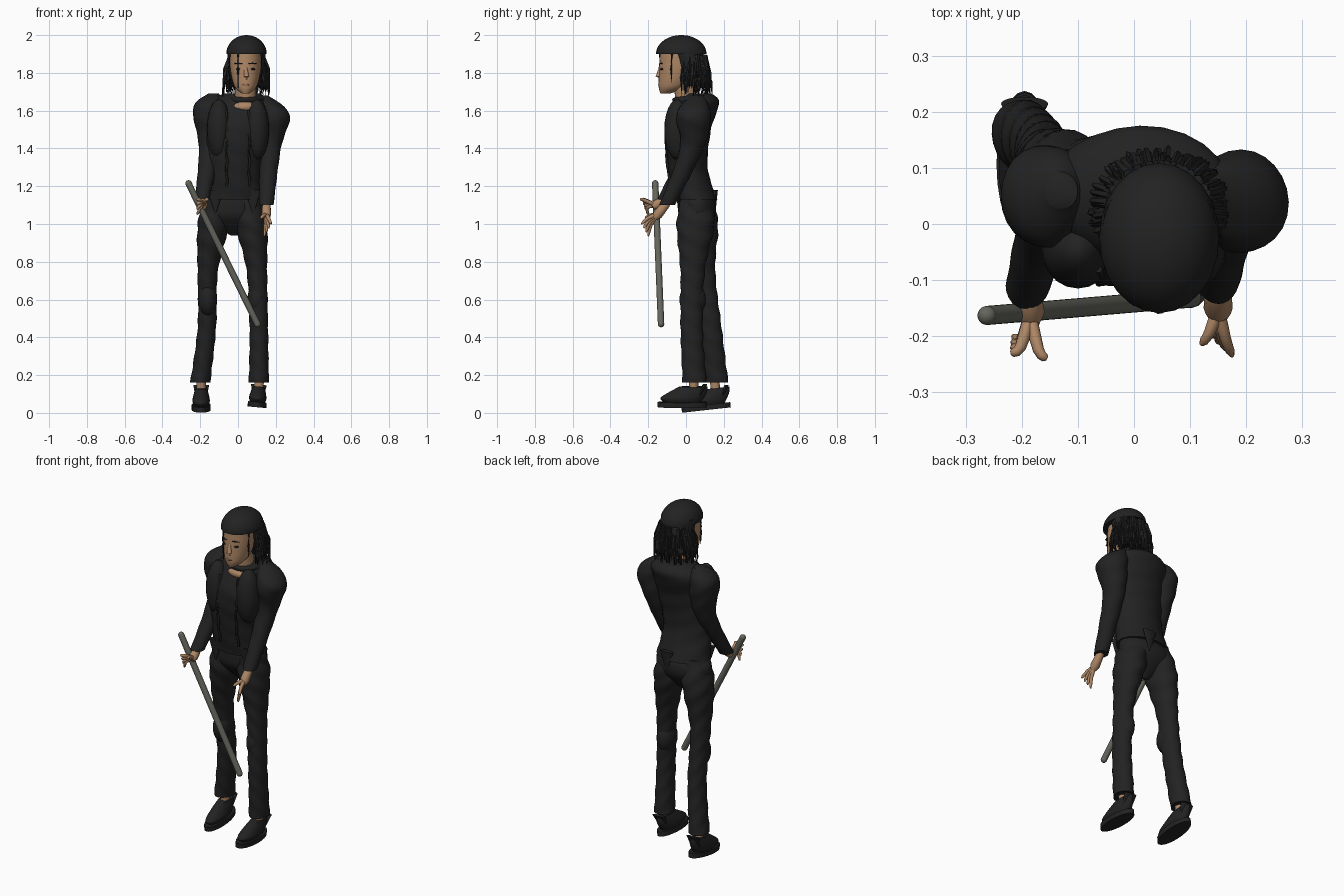
import bpy, bmesh, math, random
from mathutils import Vector, Matrix

cube = bpy.data.objects.get("Cube")
if cube:
    bpy.data.objects.remove(cube, do_unlink=True)
random.seed(4)
built = []


def material(name, red, green, blue):
    mat = bpy.data.materials.new(name)
    mat.use_nodes = True
    mat.diffuse_color = (red, green, blue, 1)
    shader = next(node for node in mat.node_tree.nodes if node.type == 'BSDF_PRINCIPLED')
    shader.inputs["Base Color"].default_value = mat.diffuse_color
    return mat


BLACK = material("black cloth", .016, .016, .016)
SKIN = material("tan skin", .42, .24, .13)
LIP = material("lip brown", .3, .14, .09)
GREY = material("staff grey", .13, .13, .11)


def finish(name, bm, mat):
    bmesh.ops.recalc_face_normals(bm, faces=bm.faces)
    mesh = bpy.data.meshes.new(name)
    bm.to_mesh(mesh)
    bm.free()
    mesh.materials.append(mat)
    ob = bpy.data.objects.new(name, mesh)
    bpy.context.collection.objects.link(ob)
    built.append(ob)
    return ob


def circle(sides):
    angles = [math.tau * k / sides for k in range(sides)]
    return [Vector((math.cos(a), math.sin(a), 0)) for a in angles]


def bridge(bm, rings):
    """Join rings of points into a closed skin."""
    loops = [[bm.verts.new(point) for point in ring] for ring in rings]
    for low, high in zip(loops, loops[1:]):
        for i in range(len(low)):
            bm.faces.new((low[i - 1], low[i], high[i], high[i - 1]))
    bm.faces.new(loops[0])
    bm.faces.new(loops[-1])


def spline(knots, steps):
    """Smooth curve through all knots, which may have any dimension."""
    padded = [knots[0], *knots, knots[-1]]
    curve = []
    for before, start, end, after in zip(padded, padded[1:], padded[2:], padded[3:]):
        leave, arrive = (end - before) / 2, (after - start) / 2
        for step in range(steps):
            t = step / steps
            u = 1 - t
            curve.append(start * u * u * (1 + 2 * t) + end * t * t * (1 + 2 * u)
                         + leave * t * u * u - arrive * t * t * u)
    return curve + [knots[-1]]


def loft(name, mat, centres, widths, depth=1, wrinkle=0):
    """Stack of level ellipses along a path; depth is the ratio of y to x radius."""
    rings = []
    for x, y, z, width in spline([Vector((*c, w)) for c, w in zip(centres, widths)], steps=20):
        ring = []
        for p in circle(24):
            r = width * (1 + wrinkle * math.sin(z * 60 + 3 * p.x + 2 * p.y))
            ring.append((x + r * p.x, y + r * depth * p.y, z))
        rings.append(ring)
    bm = bmesh.new()
    bridge(bm, rings)
    return finish(name, bm, mat)


def add_tube(bm, points, radii, sides=8):
    points = [Vector(p) for p in points]
    rings = []
    for i, (point, radius) in enumerate(zip(points, radii)):
        along = points[min(i + 1, len(points) - 1)] - points[max(i - 1, 0)]
        turn = along.to_track_quat('Z', 'Y')
        rings.append([point + turn @ spoke * radius for spoke in circle(sides)])
    bridge(bm, rings)


def tube(name, mat, points, radii, sides=8):
    bm = bmesh.new()
    add_tube(bm, points, radii, sides)
    return finish(name, bm, mat)


def ball(name, mat, centre, size):
    bm = bmesh.new()
    place = Matrix.Translation(centre) @ Matrix.Diagonal((*size, 1))
    bmesh.ops.create_uvsphere(bm, u_segments=20, v_segments=12, radius=1, matrix=place)
    return finish(name, bm, mat)


# Jacket body
loft("jacket", BLACK,
     [(-.02, .05, 1.13), (-.02, .01, 1.3), (0, .01, 1.5), (.01, .06, 1.64), (.02, .065, 1.69)],
     [.16, .145, .17, .16, .1], depth=.72, wrinkle=.012)

# Chest folds, front edges and hem points
for side, sign in (("right", -1), ("left", 1)):
    ball(side + "_chest_fold", BLACK, (sign * .1, -.045, 1.5), (.065, .07, .16))
    edge = []
    for i in range(13):
        bulge = math.sin(math.pi * i / 12)
        edge.append((sign * .06 + .004 * math.sin(i * 2), -.08 - .025 * bulge, 1.2 + i / 30))
    tube(side + "_front_edge", BLACK, edge, [.007] * len(edge))
for name, x, y in (("right", -.12, -.04), ("left", .08, -.04), ("back", .02, .155)):
    loft(name + "_hem_point", BLACK, [(x, y, 1.06), (x, y, 1.18)], [.004, .045], depth=.3)

# Puffed sleeves, shoulder to cuff
sleeves = {
    "right": [(-.13, .06, 1.69), (-.155, .05, 1.61), (-.15, .03, 1.4), (-.19, -.11, 1.13)],
    "left": [(.13, .06, 1.68), (.19, .04, 1.58), (.17, .03, 1.4), (.15, -.1, 1.1)]}
for side, path in sleeves.items():
    loft(side + "_sleeve", BLACK, path, [.03, .083, .057, .038], depth=1.1, wrinkle=.02)

# Trousers, hip to cuff
loft("trouser_seat", BLACK, [(-.02, .06, .94), (-.03, .06, 1.03), (-.03, .06, 1.1), (-.02, .05, 1.16)],
     [.02, .15, .17, .14], depth=.58)
legs = {
    "right": [(-.11, .06, 1.15), (-.13, .07, 1), (-.16, .09, .75), (-.165, .13, .45), (-.2, .16, .16)],
    "left": [(.05, .05, 1.15), (.07, .05, 1), (.1, .035, .75), (.11, .03, .45), (.11, .045, .16)]}
for side, path in legs.items():
    loft(side + "_trouser_leg", BLACK, path, [.06, .083, .054, .049, .053], depth=1.2, wrinkle=.035)
    # Knee bulge
    x, y, z = path[2]
    ball(side + "_knee_fold", BLACK, (x, y, .6), (.05, .07, .09))


# Shoes, modelled around their own centre and then placed
def shoe(side, place):
    parts = [
        loft(side + "_shoe_sole", BLACK, [(0, 0, 0), (0, 0, .028)], [.05, .05], depth=2.6),
        loft(side + "_shoe_upper", BLACK, [(0, 0, .028), (0, 0, .05), (0, .03, .08), (0, .06, .11)],
             [.04, .046, .04, .03], depth=2.5),
        loft(side + "_shoe_heel_tab", BLACK, [(0, .09, .06), (0, .12, .12)], [.03, .042], depth=.3),
        loft(side + "_ankle", SKIN, [(0, .06, .06), (0, .06, .16)], [.025, .025])]
    for part in parts:
        part.data.transform(place)


shoe("right", Matrix.Translation((-.195, .108, .015)) @ Matrix.Rotation(.11, 4, 'X'))
shoe("left", Matrix.Translation((.1, -.02, .03)) @ Matrix.Rotation(.09, 4, 'Y'))


# Hands: a palm, a thumb and a fan of four jointed fingers
def hand(side, wrist, palm, thumb, index, little, bend):
    wrist, palm, thumb, index, little = map(Vector, (wrist, palm, thumb, index, little))
    reach = palm - wrist
    tube(side + "_palm", SKIN, [wrist, wrist + reach / 2, palm, palm + reach / 3],
         [.02, .024, .026, .016], sides=12)
    bm = bmesh.new()
    for tip in [thumb] + [index.lerp(little, i / 3) for i in range(4)]:
        joint = palm.lerp(tip, .5) + Vector((0, -bend, bend / 2))
        add_tube(bm, spline([palm, joint, tip], steps=3),
                 [.011, .011, .011, .01, .009, .008, .004])
    finish(side + "_fingers", bm, SKIN)


hand("left", wrist=(.15, -.1, 1.11), palm=(.15, -.15, 1.05), thumb=(.12, -.215, 1.03),
     index=(.175, -.235, 1), little=(.14, -.2, .935), bend=.01)
hand("right", wrist=(-.19, -.11, 1.13), palm=(-.185, -.16, 1.1), thumb=(-.155, -.24, 1.13),
     index=(-.22, -.23, 1.13), little=(-.215, -.2, 1.05), bend=.025)

# Staff with rounded ends
ends = [(-.262, -.163, 1.215), (.103, -.132, .47)]
tube("staff", GREY, ends, [.017, .017], sides=20)
for name, end in zip(("top", "bottom"), ends):
    ball("staff_" + name, GREY, end, [.017] * 3)

# Neck, open neckline and collar
loft("neck", SKIN, [(.04, .01, 1.56), (.04, -.01, 1.76)], [.06, .055])
ball("neckline_skin", SKIN, (.035, -.045, 1.62), (.065, .034, .028))
loft("collar", BLACK, [(.04, .02, 1.645), (.04, .02, 1.665), (.04, .03, 1.68)], [.09, .09, .06])

# Head and face
loft("head", SKIN, [(.04, -.11, 1.69), (.04, -.07, 1.73), (.04, -.04, 1.82), (.04, -.03, 1.93)],
     [.02, .06, .082, .085], depth=1.25)
tube("nose", SKIN, [(.04, -.132, 1.84), (.045, -.147, 1.78), (.045, -.14, 1.77)],
     [.007, .014, .008])
ball("lips", LIP, (.04, -.137, 1.737), (.022, .01, .007))
for side, sign in (("right", -1), ("left", 1)):
    x = .04 + sign * .037
    ball(side + "_eye", BLACK, (x, -.127, 1.82), (.015, .01, .006))
    tube(side + "_eyebrow", BLACK,
         [(x + sign * shift, -.132 + shift / 3, 1.85) for shift in (-.02, 0, .02)],
         [.002, .004, .002])

# Hair: domed cap and back shell
arc = [math.pi / 2 * i / 8 for i in range(9)]
loft("hair_cap", BLACK, [(.045, -.025, 1.9 + .1 * math.sin(a)) for a in arc],
     [.107 * max(math.cos(a), .02) for a in arc], depth=1.25)
loft("hair_back", BLACK, [(.045, .05, 1.73), (.045, .03, 1.82), (.045, 0, 1.93)],
     [.075, .097, .1], depth=.85)

# Hanging strands around the back, and loose locks beside the face
bm = bmesh.new()
axis = Vector((.045, .03, 0))
for i in range(200):
    angle = math.radians(random.uniform(-35, 215))
    out = Vector((math.cos(angle), math.sin(angle) * .85, 0)) / 10
    root = axis + out * .9 + Vector((0, 0, random.uniform(1.78, 1.9)))
    tip = axis + out * random.uniform(.75, 1.3) + Vector((0, 0, random.uniform(1.67, 1.76)))
    add_tube(bm, [root, root.lerp(tip, .5) + out / 8, tip], [.008, .006, .001], sides=5)
for x, y, low in ((0, -.137, 1.71), (-.045, -.075, 1.75), (.125, -.075, 1.75)):
    add_tube(bm, [(x, y, 1.9), (x, y - .004, 1.82), (x, y, low)], [.006, .005, .001])
finish("hair_strands", bm, BLACK)

# Smooth shading with sharp edges kept
bpy.ops.object.select_all(action='DESELECT')
for ob in built:
    ob.select_set(True)
bpy.context.view_layer.objects.active = built[0]
bpy.ops.object.shade_smooth_by_angle(angle=math.radians(50))
